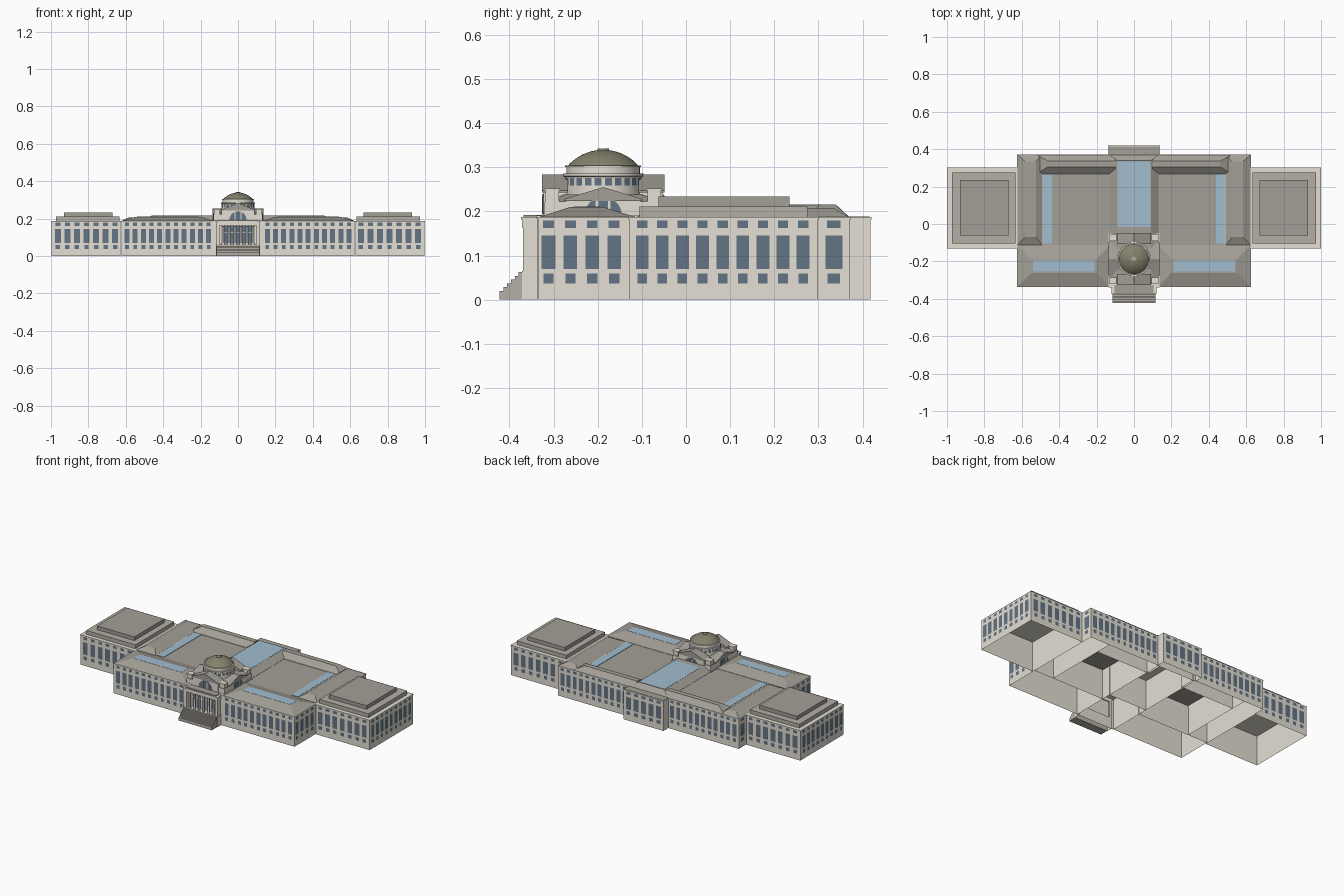
import bpy, bmesh, math

if "Cube" in bpy.data.objects:
    bpy.data.objects.remove(bpy.data.objects["Cube"])


def material(name, r, g, b):
    m = bpy.data.materials.new(name)
    m.diffuse_color = (r, g, b, 1)
    m.use_nodes = True
    m.node_tree.nodes["Principled BSDF"].inputs["Base Color"].default_value = m.diffuse_color
    return m


STONE = material("stone", 0.78, 0.74, 0.66)
LEDGE = material("ledge", 0.46, 0.43, 0.38)
ROOF = material("roof", 0.37, 0.35, 0.31)
GLASS = material("window_glass", 0.125, 0.175, 0.23)
SKY = material("skylight_glass", 0.36, 0.51, 0.63)
DOME = material("dome_copper", 0.23, 0.22, 0.15)


def emit(name, verts, faces, mat, mirror="", recalc=True, smooth=False):
    me = bpy.data.meshes.new(name)
    me.from_pydata(verts, [], faces)
    if recalc:
        bm = bmesh.new()
        bm.from_mesh(me)
        bmesh.ops.recalc_face_normals(bm, faces=bm.faces)
        bm.to_mesh(me)
        bm.free()
    me.materials.append(mat)
    if smooth:
        for p in me.polygons:
            p.use_smooth = True
        me.set_sharp_from_angle(angle=math.radians(35))
    ob = bpy.data.objects.new(name, me)
    bpy.context.collection.objects.link(ob)
    if mirror:
        # mirror plane through the world origin
        mod = ob.modifiers.new("mirror", "MIRROR")
        mod.use_axis = ("x" in mirror, False, False)
        mod.use_mirror_merge = False
    return ob


def frustum(name, base, top, z0, z1, mat, mirror="", closed=False):
    """Block between two rectangles (x0, x1, y0, y1); underside open by default."""
    v = []
    for (x0, x1, y0, y1), z in ((base, z0), (top, z1)):
        v += [(x0, y0, z), (x1, y0, z), (x1, y1, z), (x0, y1, z)]
    f = [(i, (i + 1) % 4, (i + 1) % 4 + 4, i + 4) for i in range(4)] + [(4, 5, 6, 7)]
    if closed:
        f.append((3, 2, 1, 0))
    return emit(name, v, f, mat, mirror, recalc=False)


def box(name, r, z0, z1, mat, mirror="", closed=False):
    return frustum(name, r, r, z0, z1, mat, mirror, closed)


def grow(r, d):
    return (r[0] - d, r[1] + d, r[2] - d, r[3] + d)


def prism(name, profile, axis, a0, a1, mat, mirror=""):
    n = len(profile)
    v = [((p, a, z) if axis == "y" else (a, p, z)) for a in (a0, a1) for p, z in profile]
    f = [tuple(range(n)), tuple(range(2 * n - 1, n - 1, -1))]
    f += [(i, (i + 1) % n, (i + 1) % n + n, i + n) for i in range(n)]
    return emit(name, v, f, mat, mirror)


def lathe(name, profile, cx, cy, mat, seg=48):
    v = [(cx + r * math.cos(2 * math.pi * k / seg), cy + r * math.sin(2 * math.pi * k / seg), z)
         for r, z in profile for k in range(seg)]
    f = [(j * seg + k, j * seg + (k + 1) % seg, (j + 1) * seg + (k + 1) % seg, (j + 1) * seg + k)
         for j in range(len(profile) - 1) for k in range(seg)]
    f.append(tuple(range((len(profile) - 1) * seg, len(profile) * seg)))
    return emit(name, v, f, mat, smooth=True)


ROWS = ((0.037, 0.059, 0.75), (0.070, 0.146, 1.0), (0.162, 0.179, 0.8))


def windows(name, axis, side, pos, a0, a1, n, w, mirror="x", rows=ROWS):
    """Grid of panes on a wall facing along +/- axis."""
    v, f = [], []
    pos += side * 0.0012
    for i in range(n):
        c = a0 + (i + 0.5) * (a1 - a0) / n
        for z0, z1, k in rows:
            h = w * k / 2
            q = [(c - h, z0), (c + h, z0), (c + h, z1), (c - h, z1)]
            if (axis == "y") == (side > 0):
                q.reverse()
            b = len(v)
            v += [((a, pos, z) if axis == "y" else (pos, a, z)) for a, z in q]
            f.append((b, b + 1, b + 2, b + 3))
    emit(name, v, f, GLASS, mirror, recalc=False)


def block(name, r, mirror="x"):
    box(name + "_walls", r, 0, 0.186, STONE, mirror)
    box(name + "_cornice", grow(r, 0.002), 0.182, 0.187, STONE, mirror)


# End wings with two stepped roof tiers
block("end_wing", (0.627, 0.998, -0.128, 0.299))
box("wing_lower_tier", (0.634, 0.974, -0.105, 0.275), 0.187, 0.211, LEDGE, "x")
box("wing_upper_tier", (0.672, 0.930, -0.062, 0.234), 0.211, 0.234, ROOF, "x")
windows("wing_front_windows", "y", -1, -0.128, 0.632, 0.988, 7, 0.032)
windows("wing_rear_windows", "y", 1, 0.299, 0.632, 0.988, 7, 0.032)
windows("wing_end_windows", "x", 1, 0.998, -0.122, 0.288, 9, 0.029)

# Front ranges with hipped roof and skylight
block("front_range", (0.13, 0.624, -0.334, -0.115))
frustum("front_range_roof", (0.13, 0.624, -0.334, -0.113), (0.20, 0.548, -0.262, -0.188), 0.187, 0.210, ROOF, "x")
box("front_skylight", (0.212, 0.54, -0.255, -0.195), 0.2095, 0.2108, SKY, "x")
windows("front_range_windows", "y", -1, -0.334, 0.135, 0.615, 11, 0.027)
windows("front_range_end_windows", "x", 1, 0.624, -0.336, -0.138, 4, 0.031)

# Side and rear ranges with flat-topped hipped roofs
block("side_range", (0.489, 0.6235, -0.113, 0.370))
frustum("side_range_roof", (0.489, 0.6235, -0.113, 0.370), (0.525, 0.583, -0.07, 0.335), 0.187, 0.207, ROOF, "x")
windows("side_range_windows", "x", 1, 0.6235, 0.300, 0.370, 1, 0.038)
block("rear_range", (0.12, 0.490, 0.268, 0.370))
frustum("rear_range_roof", (0.10, 0.520, 0.268, 0.370), (0.10, 0.462, 0.305, 0.337), 0.187, 0.216, ROOF, "x")
windows("rear_range_windows", "y", 1, 0.370, 0.142, 0.615, 11, 0.027)

# Covered courts with skylight strips
box("court_roof", (0.131, 0.490, -0.114, 0.269), 0.183, 0.185, ROOF, "x")
box("court_skylight", (0.438, 0.486, -0.105, 0.264), 0.185, 0.1875, SKY, "x")

# Central hall, its skylight and the rear pavilion
block("rear_pavilion", (-0.137, 0.137, 0.366, 0.418), "")
box("rear_pavilion_roof", (-0.134, 0.134, 0.366, 0.415), 0.186, 0.1885, ROOF)
windows("rear_pavilion_windows", "y", 1, 0.418, -0.130, 0.130, 5, 0.034, "")
box("hall_walls", (-0.131, 0.131, -0.052, 0.365), 0, 0.187, STONE)
frustum("hall_roof", (-0.132, 0.132, -0.05, 0.370), (-0.09, 0.09, -0.05, 0.34), 0.187, 0.215, ROOF)
box("hall_skylight", (-0.087, 0.087, -0.015, 0.335), 0.2145, 0.216, SKY)

# Rotunda base, attic and its sloped roof
CY = -0.1875
box("rotunda_base", (-0.132, 0.132, -0.336, -0.055), 0, 0.187, STONE)
box("rotunda_base_cornice", (-0.136, 0.136, -0.339, -0.051), 0.184, 0.191, STONE)
box("rotunda_attic", (-0.130, 0.130, -0.320, -0.055), 0.187, 0.222, STONE)
frustum("rotunda_attic_roof", (-0.130, 0.130, -0.320, -0.055), (-0.09, 0.09, -0.275, -0.10), 0.222, 0.238, ROOF)


def gable(half, eave, apex, c=0.0):
    wall = [(c - half, 0.19), (c + half, 0.19), (c + half, eave), (c, apex - 0.004), (c - half, eave)]
    h = half + 0.004
    roof = [(c - h, eave - 0.004), (c + h, eave - 0.004), (c + h, eave), (c, apex), (c - h, eave)]
    return wall, roof


def lunette(name, axis, side, pos, c, r, z, mirror=""):
    pts = [(c + r * math.cos(math.pi * k / 16), z + r * math.sin(math.pi * k / 16)) for k in range(17)]
    prism(name + "_glass", pts, axis, pos, pos + side * 0.0015, GLASS, mirror)
    for d in (-0.33, 0.33):
        m = c + d * r
        prism(name + "_mullion", [(m - 0.003, z), (m + 0.003, z), (m + 0.003, z + r * 0.94),
                                  (m - 0.003, z + r * 0.94)], axis, pos, pos + side * 0.003, STONE, mirror)


# Front and rear gables (taller) and side gables (lower)
wall, roof = gable(0.088, 0.247, 0.284)
for nm, y0, y1, s in (("front", -0.323, -0.27, -1), ("rear", -0.105, -0.052, 1)):
    prism(nm + "_gable_wall", wall, "y", y0, y1, STONE)
    prism(nm + "_gable_roof", roof, "y", y0 - 0.003, y1 + 0.003, ROOF)
    lunette(nm + "_lunette", "y", s, y0 if s < 0 else y1, 0, 0.046, 0.193)
wall, roof = gable(0.084, 0.228, 0.255, CY)
prism("side_gable_wall", wall, "x", 0.06, 0.132, STONE, "x")
prism("side_gable_roof", roof, "x", 0.06, 0.136, ROOF, "x")
lunette("side_lunette", "x", 1, 0.132, CY, 0.042, 0.191, "x")

# Corner blocks around the drum
for nm, y in (("front", -0.303), ("rear", -0.072)):
    box(nm + "_corner_block", (0.096, 0.128, y - 0.015, y + 0.015), 0.2, 0.247, STONE, "x")
    box(nm + "_corner_cap", (0.093, 0.131, y - 0.018, y + 0.018), 0.247, 0.252, STONE, "x", closed=True)

# Drum, ring of windows, dome and finial
lathe("drum", [(0.088, 0.2), (0.088, 0.278), (0.091, 0.280), (0.091, 0.286), (0.083, 0.286), (0.083, 0.300),
               (0.086, 0.300), (0.086, 0.304), (0.078, 0.304)], 0, CY, STONE)
v, f = [], []
for k in range(24):
    b = len(v)
    for t, z in ((-0.09, 0.259), (0.09, 0.259), (0.09, 0.276), (-0.09, 0.276)):
        a = 2 * math.pi * (k + 0.5) / 24 + t
        v.append((0.0892 * math.cos(a), CY + 0.0892 * math.sin(a), z))
    f.append((b, b + 1, b + 2, b + 3))
emit("drum_windows", v, f, GLASS, recalc=False)
R = (0.080 ** 2 + 0.036 ** 2) / (2 * 0.036)
A = math.asin(0.080 / R)
lathe("dome", [(0.084, 0.3035)] + [(R * math.sin(A * t / 12), 0.3395 - R + R * math.cos(A * t / 12))
                                   for t in range(12, 0, -1)], 0, CY, DOME)
lathe("finial", [(0.013, 0.337), (0.013, 0.342), (0.010, 0.343)], 0, CY, LEDGE, 24)

# Portico: podium, corner piers, columns, entablature
box("portico_podium", (-0.118, 0.118, -0.371, -0.33), 0, 0.065, STONE)
box("portico_pier", (0.098, 0.116, -0.369, -0.33), 0.065, 0.166, STONE, "x")
box("portico_entablature", (-0.118, 0.118, -0.371, -0.33), 0.164, 0.182, STONE, closed=True)
box("portico_cornice", (-0.121, 0.121, -0.374, -0.33), 0.182, 0.187, STONE, closed=True)
box("portico_roof", (-0.105, 0.105, -0.368, -0.325), 0.187, 0.192, ROOF)
for i in range(6):
    lathe("portico_column", [(0.008, 0.065), (0.008, 0.069), (0.006, 0.069), (0.0055, 0.159),
                             (0.008, 0.161), (0.008, 0.165)], -0.08 + 0.032 * i, -0.360, STONE, 16)
windows("portico_windows", "y", -1, -0.337, -0.08, 0.08, 5, 0.026, "", ((0.068, 0.125, 1), (0.130, 0.16, 1)))

# Entrance steps
steps = [(-0.370, 0), (-0.422, 0)]
for i in range(6):
    y, z = -0.422 + i * 0.0086, 0.020 + i * 0.0085
    steps += [(y, z), (y + 0.0086, z)]
steps[-1] = (-0.370, steps[-1][1])
prism("entrance_steps", steps, "x", -0.115, 0.115, LEDGE)
